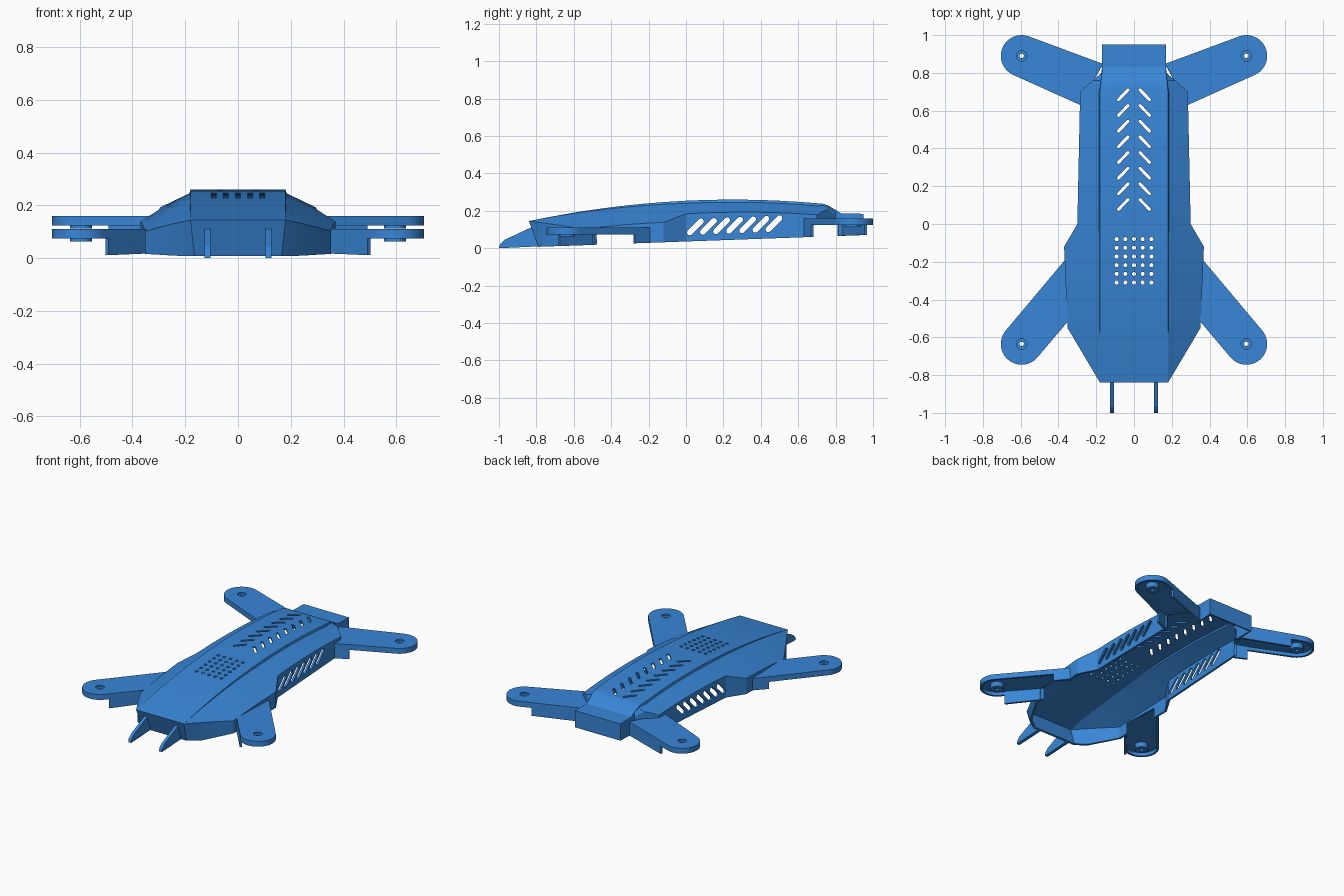
import bpy, bmesh, math
from mathutils import Vector

if "Cube" in bpy.data.objects:
    bpy.data.objects.remove(bpy.data.objects["Cube"])

T = 0.014
blue = bpy.data.materials.new("blue_plastic")
blue.diffuse_color = (0.04, 0.24, 0.68, 1)
blue.use_nodes = True
blue.node_tree.nodes["Principled BSDF"].inputs["Base Color"].default_value = blue.diffuse_color


def finish(name, bm, mat=True):
    bmesh.ops.remove_doubles(bm, verts=bm.verts, dist=0.0005)
    bmesh.ops.recalc_face_normals(bm, faces=bm.faces)
    me = bpy.data.meshes.new(name)
    bm.to_mesh(me)
    bm.free()
    ob = bpy.data.objects.new(name, me)
    bpy.context.collection.objects.link(ob)
    if mat:
        me.materials.append(blue)
    return ob


def apply(ob):
    bpy.ops.object.select_all(action='DESELECT')
    ob.select_set(True)
    bpy.context.view_layer.objects.active = ob
    for m in list(ob.modifiers):
        bpy.ops.object.modifier_apply(modifier=m.name)
    bpy.ops.object.shade_smooth_by_angle(angle=math.radians(20))


def prism(bm, loop, offset):
    """Closed prism from a 3D loop swept by offset."""
    a = [bm.verts.new(p) for p in loop]
    b = [bm.verts.new(Vector(p) + Vector(offset)) for p in loop]
    faces = [bm.faces.new(a), bm.faces.new(b[::-1])]
    n = len(a)
    faces += [bm.faces.new((a[i], b[i], b[(i + 1) % n], a[(i + 1) % n])) for i in range(n)]
    bmesh.ops.recalc_face_normals(bm, faces=faces)


def capsule(p, q, r, n=8):
    """2D slot outline with round ends."""
    ang = math.atan2(q[1] - p[1], q[0] - p[0])
    pts = []
    for c, start in ((q, ang - math.pi / 2), (p, ang + math.pi / 2)):
        for i in range(n + 1):
            t = start + math.pi * i / n
            pts.append((c[0] + r * math.cos(t), c[1] + r * math.sin(t)))
    return pts


def lerp(table, y):
    for (a, u), (b, v) in zip(table, table[1:]):
        if y <= b:
            return u + (v - u) * (y - a) / (b - a)
    return table[-1][1]


def bottom(y):
    return 0.036 * (y + 1)


TAIL = [(0.73, 0.238), (0.76, 0.229), (0.80, 0.205), (0.83, 0.186), (0.95, 0.184)]
SIDE = [(-0.84, 0.18), (-0.55, 0.352), (-0.12, 0.37), (0, 0.30), (0.70, 0.285), (0.80, 0.172), (0.83, 0.17), (0.95, 0.17)]
STRIP = [(-0.84, 0.18), (0.70, 0.18), (0.80, 0.17), (0.95, 0.17)]


def roof(y):
    return 0.26 - 0.0968 * (y - 0.25) ** 2 if y < 0.73 else lerp(TAIL, y)


# Body shell: half cross-sections lofted along y
def section(y):
    z, xs, xe = roof(y), lerp(SIDE, y), lerp(STRIP, y)
    step = lerp([(-0.84, 0), (0, 0.014), (0.70, 0.014), (0.80, 0), (0.95, 0)], y)
    if y > 0.82:
        zs = z
    elif y > 0.78:
        zs = z - 0.03
    else:
        zs = z - 0.55 * (xs - 0.18) - step * 0.3
    yb = -0.79 if y < -0.83 else y
    xb = 0.165 if y < -0.83 else xs
    half = [(xe, y, z), (xe + step * 0.3, y, z - step), (xs, y, zs), (xb, yb, bottom(yb))]
    return [(-a, b, c) for a, b, c in half[::-1]] + half


ys = [-0.84, -0.74, -0.64, -0.55, -0.45, -0.34, -0.23, -0.12, 0, 0.1, 0.2, 0.3, 0.4,
      0.5, 0.6, 0.70, 0.73, 0.76, 0.80, 0.83, 0.95]
bm = bmesh.new()
rows = [[bm.verts.new(p) for p in section(y)] for y in ys]
for r, s in zip(rows, rows[1:]):
    for i in range(7):
        bm.faces.new((r[i], r[i + 1], s[i + 1], s[i]))
bmesh.ops.remove_doubles(bm, verts=bm.verts, dist=0.0005)
bm.verts.ensure_lookup_table()
for y0, y1 in ((-0.85, -0.785), (0.94, 0.96)):
    ends = [v for v in bm.verts if y0 < v.co.y < y1]
    ends.sort(key=lambda v: math.atan2(v.co.z - 0.1, v.co.x))
    bm.faces.new(ends)
body = finish("body_shell", bm)
if max(body.data.polygons, key=lambda p: p.center.z).normal.z < 0:
    body.data.flip_normals()
sol = body.modifiers.new("thickness", 'SOLIDIFY')
sol.thickness, sol.offset = T, -1

# Arm data: motor centre, front/outer root, inner root, top z, skirt end fractions
ARMS = {
    "front": (Vector((0.595, -0.635)), Vector((0.345, -0.51)), Vector((0.365, -0.19)), 0.11, 0.88, 0.22),
    "rear": (Vector((0.595, 0.89)), Vector((0.285, 0.63)), Vector((0.165, 0.848)), 0.16, 0.24, 0.82),
}
R = 0.11


def arm_outline(c, a, b):
    """Root a, round tip, root b (counter-clockwise)."""
    d = ((c - a).normalized() + (c - b).normalized()).normalized()
    ta = tangent(c, a, -1)
    tb = tangent(c, b, 1)
    a0 = math.atan2(*(ta - c).yx)
    a1 = math.atan2(*(tb - c).yx)
    if a1 < a0:
        a1 += 2 * math.pi
    arc = [c + R * Vector((math.cos(t), math.sin(t))) for t in (a0 + (a1 - a0) * i / 24 for i in range(25))]
    return [a] + arc + [b]


def tangent(c, p, side):
    v = p - c
    ang = math.atan2(v.y, v.x) - side * math.acos(R / v.length)
    return c + R * Vector((math.cos(ang), math.sin(ang)))


cut = bmesh.new()
for label, (c, a, b, zt, fa, fb) in ARMS.items():
    out = arm_outline(c, a, b)
    for s, side in ((1, "right"), (-1, "left")):
        # Arm cover: top plate with a rim, open underneath
        bm = bmesh.new()
        top = [bm.verts.new((s * p.x, p.y, zt)) for p in out]
        low = [bm.verts.new((s * p.x, p.y, zt - 0.036)) for p in out]
        bm.faces.new(top)
        for i in range(len(out) - 1):
            bm.faces.new((top[i], top[i + 1], low[i + 1], low[i]))
        arm = finish(f"{label}_{side}_arm", bm)
        if max(arm.data.polygons, key=lambda p: p.area).normal.z < 0:
            arm.data.flip_normals()
        m = arm.modifiers.new("thickness", 'SOLIDIFY')
        m.thickness, m.offset = T, -1
        hb = bmesh.new()
        prism(hb, [(s * c.x + x, c.y + y, zt - 0.1) for x, y in capsule((0, 0), (0, 0), 0.028)], (0, 0, 0.2))
        hole = finish("arm_hole_cutter", hb, False)
        m = arm.modifiers.new("hole", 'BOOLEAN')
        m.object, m.operation, m.solver = hole, 'DIFFERENCE', 'EXACT'
        apply(arm)
        bpy.data.objects.remove(hole)

        # Motor boss ring under the plate
        bm = bmesh.new()
        rings = []
        for r, z in ((0.012, zt - 0.012), (0.042, zt - 0.012), (0.042, zt - 0.047), (0.012, zt - 0.047)):
            rings.append([bm.verts.new((s * c.x + r * math.cos(k * math.pi / 12),
                                        c.y + r * math.sin(k * math.pi / 12), z)) for k in range(24)])
        for j in range(4):
            p, q = rings[j], rings[(j + 1) % 4]
            for k in range(24):
                bm.faces.new((p[k], p[k - 1], q[k - 1], q[k]))
        apply(finish(f"{label}_{side}_motor_ring", bm))

        # Skirt walls running down from the arm edges
        bm = bmesh.new()
        for p, t, f, inward in ((a, out[1], fa, 1), (b, out[-2], fb, -1)):
            q = p + (t - p) * f
            d = (t - p).normalized()
            n = Vector((-d.y, d.x)) * inward * T
            loop = [(s * p.x, p.y, zt - 0.01), (s * q.x, q.y, zt - 0.01),
                    (s * q.x, q.y, bottom(q.y)), (s * p.x, p.y, bottom(p.y))]
            prism(bm, loop, (s * n.x, n.y, 0))
        finish(f"{label}_{side}_arm_skirt", bm)

        # Channel through the body wall into the arm
        mid = (a + b) / 2
        d = (c - mid).normalized()
        n = Vector((-d.y, d.x))
        w = 0.092
        pts = [c - d * 0.1 - n * w, c - d * 0.1 + n * w,
               c - d * 0.47 + n * w, c - d * 0.47 - n * w]
        prism(cut, [(s * p.x, p.y, -0.2) for p in pts], (0, 0, zt - T + 0.2))

# Roof chevron slots, roof hole grid and side slots
for i in range(8):
    y = 0.71 - i * 0.083
    for s in (1, -1):
        prism(cut, [(x, v, 0.2) for x, v in capsule((s * 0.032, y), (s * 0.082, y - 0.052), 0.008)], (0, 0, 0.2))
for i in range(5):
    for j in range(6):
        x, y = -0.092 + i * 0.046, -0.08 - j * 0.046
        prism(cut, [(u, v, 0.2) for u, v in capsule((x, y), (x, y), 0.011, 6)], (0, 0, 0.2))
for i in range(7):
    y, z = 0.05 + i * 0.07, 0.114 + i * 0.0028
    prism(cut, [(-0.5, u, v) for u, v in capsule((y - 0.03, z - 0.03), (y + 0.03, z + 0.03), 0.015)], (1, 0, 0))
cutter = finish("body_cutter", cut, False)
cutter.hide_render = True
m = body.modifiers.new("openings", 'BOOLEAN')
m.object, m.operation, m.solver = cutter, 'DIFFERENCE', 'EXACT'
apply(body)
bpy.data.objects.remove(cutter)

# Front prongs
for s, side in ((1, "right"), (-1, "left")):
    bm = bmesh.new()
    prof = [(-1.0, 0.0), (-0.995, 0.022), (-0.97, 0.045), (-0.82, 0.115), (-0.79, 0.01)]
    prism(bm, [(s * 0.116 - 0.011, y, z) for y, z in prof], (0.022, 0, 0))
    finish(f"front_{side}_prong", bm)
